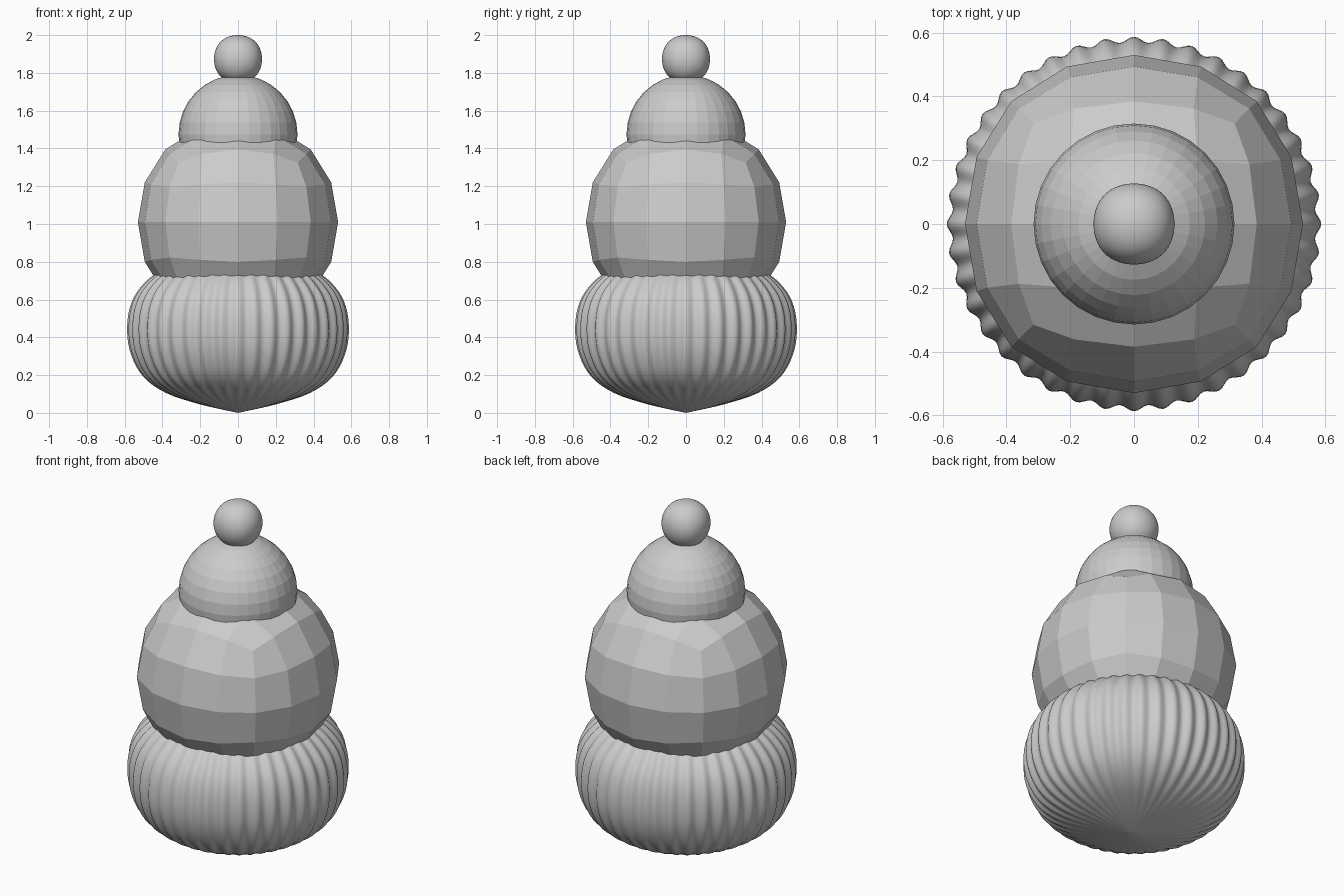
import bpy, bmesh
from math import sin, cos, pi

if "Cube" in bpy.data.objects:
    bpy.data.objects.remove(bpy.data.objects["Cube"])

RIBS = 40


def smooth_profile(pts, n):
    # Catmull-Rom resampling of a short profile
    p = [pts[0]] + pts + [pts[-1]]
    out = []
    for i in range(1, len(p) - 2):
        for k in range(n):
            t = k / n
            out.append(tuple(0.5 * (2 * b + (c - a) * t + (2 * a - 5 * b + 4 * c - d) * t * t
                                    + (3 * b - a - 3 * c + d) * t ** 3)
                             for a, b, c, d in zip(p[i - 1], p[i], p[i + 1], p[i + 2])))
    return out + [pts[-1]]


def ribbed_body(name, pts, segs):
    prof = smooth_profile(pts, 4)
    bm = bmesh.new()
    bottom = bm.verts.new((0, 0, prof[0][1]))
    top = bm.verts.new((0, 0, prof[-1][1]))
    rings = []
    for r, z in prof[1:-1]:
        ring = []
        for i in range(segs):
            a = 2 * pi * i / segs
            q = r * (1 + 0.015 * (cos(RIBS * a) - 1) * min(1, r / 0.4))
            ring.append(bm.verts.new((q * cos(a), q * sin(a), z)))
        rings.append(ring)
    for i in range(segs):
        j = (i + 1) % segs
        bm.faces.new((bottom, rings[0][j], rings[0][i]))
        bm.faces.new((top, rings[-1][i], rings[-1][j]))
        for lo, hi in zip(rings, rings[1:]):
            bm.faces.new((lo[i], lo[j], hi[j], hi[i]))
    me = bpy.data.meshes.new(name)
    bm.to_mesh(me)
    bm.free()
    ob = bpy.data.objects.new(name, me)
    bpy.context.collection.objects.link(ob)
    for f in me.polygons:
        f.use_smooth = True


def cube_ball(name, radius, z, levels, smooth):
    # subdivided cube; its limit face centre lies at 0.8395 of the half size
    bpy.ops.mesh.primitive_cube_add(size=2 * radius / 0.8395, location=(0, 0, z))
    ob = bpy.context.object
    ob.name = name
    m = ob.modifiers.new("Subdivision", 'SUBSURF')
    m.levels = m.render_levels = levels
    bpy.ops.object.modifier_apply(modifier=m.name)
    for f in ob.data.polygons:
        f.use_smooth = smooth


# Ribbed base
ribbed_body("ribbed_base", [(0, 0), (0.2, 0.045), (0.38, 0.105), (0.5, 0.19), (0.565, 0.305),
                            (0.587, 0.43), (0.572, 0.56), (0.52, 0.66), (0.42, 0.745),
                            (0.25, 0.8), (0, 0.82)], RIBS * 8)
# Faceted middle
cube_ball("faceted_middle", 0.53, 1.01, 2, False)
# Dome cap
bpy.ops.mesh.primitive_uv_sphere_add(segments=32, ring_count=16, radius=0.315, location=(0, 0, 1.475))
bpy.context.object.name = "dome_cap"
# Top ball
cube_ball("top_ball", 0.127, 1.873, 4, True)
